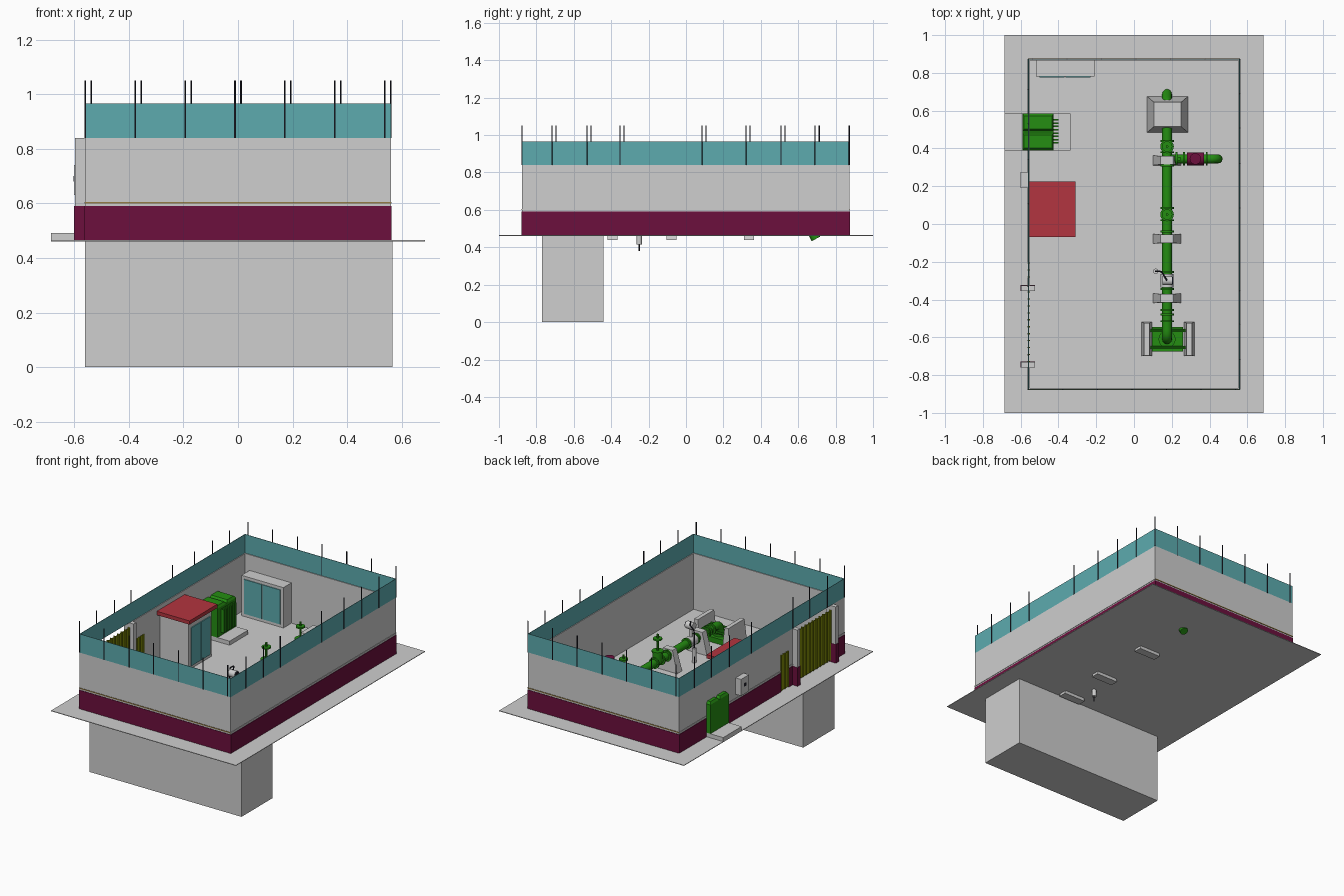
import bpy, bmesh, math
from mathutils import Vector

if "Cube" in bpy.data.objects:
    bpy.data.objects.remove(bpy.data.objects["Cube"])


def material(name, r, g, b):
    m = bpy.data.materials.new(name)
    m.use_nodes = True
    m.diffuse_color = (r, g, b, 1)
    m.node_tree.nodes["Principled BSDF"].inputs["Base Color"].default_value = (r, g, b, 1)
    return m


GREY = material("light grey", .62, .62, .62)
MAROON = material("maroon", .15, .005, .047)
TEAL = material("teal", .11, .41, .43)
GREEN = material("green", .018, .27, .006)
RED = material("red", .45, .035, .05)
OLIVE = material("olive yellow", .21, .25, .002)
DARK = material("near black", .015, .015, .025)
OCHRE = material("ochre", .3, .2, .06)

GROUND, WALL_TOP, BAND_TOP, FENCE_TOP, POST_TOP = .465, .84, .59, .965, 1.05
X, Y0, Y1, T = .56, -.877, .873, .008
PIPE_X, PIPE_Z, PIPE_R = .175, .57, .026


def add(name, bm, mat, smooth=False):
    bmesh.ops.recalc_face_normals(bm, faces=bm.faces)
    me = bpy.data.meshes.new(name)
    bm.to_mesh(me)
    bm.free()
    me.materials.append(mat)
    ob = bpy.data.objects.new(name, me)
    bpy.context.collection.objects.link(ob)
    if smooth:
        bpy.ops.object.select_all(action='DESELECT')
        ob.select_set(True)
        bpy.context.view_layer.objects.active = ob
        bpy.ops.object.shade_smooth_by_angle(angle=math.radians(40))
    return ob


def box(name, mat, x, y, z, in_x=0, in_y=0):
    """Box from ranges; in_x and in_y draw the top in to make a taper."""
    bm = bmesh.new()
    bmesh.ops.create_cube(bm, size=1)
    for v in bm.verts:
        sx, sy, top = v.co.x * 2, v.co.y * 2, v.co.z > 0
        v.co = (x[sx > 0] - sx * in_x * top, y[sy > 0] - sy * in_y * top, z[top])
    return add(name, bm, mat)


def rod(name, mat, start, end, r, r2=None, sides=20):
    start, end = Vector(start), Vector(end)
    bm = bmesh.new()
    bmesh.ops.create_cone(bm, cap_ends=True, segments=sides, radius1=r,
                          radius2=r if r2 is None else r2, depth=(end - start).length)
    turn = (end - start).to_track_quat('Z', 'Y').to_matrix().to_4x4()
    bm.transform(turn)
    bmesh.ops.translate(bm, verts=bm.verts, vec=(start + end) / 2)
    return add(name, bm, mat, sides > 8)


def pipe(name, mat, points, r, bend=.05):
    """Round pipe whose corners are rounded off."""
    pts = [Vector(p) for p in points]
    path = [pts[0]]
    for a, b, c in zip(pts, pts[1:], pts[2:]):
        p, q = b + (a - b).normalized() * bend, b + (c - b).normalized() * bend
        for i in range(7):
            t = i / 6
            path.append(p * (1 - t) ** 2 + b * 2 * t * (1 - t) + q * t * t)
    path.append(pts[-1])
    cu = bpy.data.curves.new(name, 'CURVE')
    cu.dimensions, cu.bevel_depth, cu.bevel_resolution, cu.use_fill_caps = '3D', r, 4, True
    sp = cu.splines.new('POLY')
    sp.points.add(len(path) - 1)
    for s, p in zip(sp.points, path):
        s.co = (*p, 1)
    tmp = bpy.data.objects.new(name + " path", cu)
    bpy.context.collection.objects.link(tmp)
    bm = bmesh.new()
    bm.from_mesh(tmp.evaluated_get(bpy.context.evaluated_depsgraph_get()).to_mesh())
    bpy.data.objects.remove(tmp)
    return add(name, bm, mat, True)


# Ground slab and the chamber under it
box("ground", GREY, (-.685, .685), (-1, 1), (GROUND - .004, GROUND))
box("underground_chamber", GREY, (-X, .565), (-.77, -.44), (0, GROUND - .002))


# Perimeter walls with painted base band
def wall(name, x, y, out_x=0, out_y=0, z0=GROUND):
    box(name, GREY, x, y, (z0, WALL_TOP))
    if z0 < BAND_TOP:
        if out_x:
            e = x[out_x > 0]
            bx, by = sorted((e, e + out_x * .003)), y
        else:
            e = y[out_y > 0]
            bx, by = x, sorted((e, e + out_y * .003))
        box(name + "_base", MAROON, bx, by, (z0, BAND_TOP))
        box(name + "_line", GREY if out_x else OCHRE, bx, by, (.599, .605))


wall("front_wall", (-X, X), (Y0, Y0 + T), out_y=-1)
wall("back_wall", (-X, X), (Y1 - T, Y1), out_y=1)
wall("left_wall", (X - T, X), (Y0, Y1), out_x=1)
SIDE = (-X, -X + T)
wall("gate_wall_front", SIDE, (Y0, -.745), out_x=-1)
wall("gate_wall_middle", SIDE, (-.34, -.285), out_x=-1)
wall("gate_wall_back", SIDE, (-.2, Y1), out_x=-1)
wall("wicket_lintel", SIDE, (-.285, -.2), out_x=-1, z0=.71)

# Gate pillars, gate leaves and wicket
for y in (-.745, -.34):
    box("gate_pillar", GREY, (-.597, -.525), (y - .014, y + .014), (BAND_TOP, WALL_TOP))
    box("gate_pillar_base", MAROON, (-.6, -.525), (y - .016, y + .016), (GROUND, BAND_TOP))
box("gate", OLIVE, (-.56, -.556), (-.73, -.355), (.475, .805))
box("wicket", OLIVE, (-.56, -.556), (-.282, -.203), (.47, .705))
for i in range(11):
    y = -.728 + i * .0368
    box("gate_bar", OLIVE, (-.565, -.551), (y - .003, y + .003), (.475, .81))
for y in (-.28, -.243, -.206):
    box("wicket_bar", OLIVE, (-.565, -.551), (y - .003, y + .003), (.47, .708))

# Fence on top of the walls, with posts
FT = .003
for n, x, y in (("front", (-X, X), (Y0, Y0 + FT)), ("back", (-X, X), (Y1 - FT, Y1)),
                ("left", (X - FT, X), (Y0, Y1)), ("right", (-X, -X + FT), (Y0, Y1))):
    box(n + "_fence", TEAL, x, y, (WALL_TOP, FENCE_TOP))


def post(x, y):
    rod("fence_post", DARK, (x, y, WALL_TOP), (x, y, POST_TOP), .0032, sides=6)


for i in range(7):
    post(-X + .183 * i, Y0)
    post(X - .183 * i, Y1)
for y in (-.717, -.53, -.353, .085, .32, .508, .69):
    post(X, y)
    post(-X, y + .022)

# Cabinet against the back wall
box("cabinet", GREY, (-.52, -.21), (.78, Y1 - T), (GROUND, .735))
for x in (-.5, -.363):
    box("cabinet_door", TEAL, (x, x + .133), (.775, .781), (.485, .715))

# Booth with red roof
box("booth", GREY, (-.545, -.335), (-.045, .2), (GROUND, .785))
box("booth_roof", RED, (-.555, -.31), (-.07, .225), (.785, .81))
for y in (-.02, .082):
    box("booth_door", TEAL, (-.336, -.329), (y, y + .097), (.485, .74))

# Transformer box standing through the wall on its pad
box("transformer_pad", GREY, (-.685, -.335), (.39, .585), (GROUND, .492))
box("transformer", GREEN, (-.59, -.425), (.39, .585), (.492, .685))
for y in (.39, .492):
    box("transformer_lid", GREEN, (-.59, -.425), (y, y + .093), (.685, .7), .008, .012)
for i in range(8):
    y = .425 + i * .0175
    box("cooling_fin", GREEN, (-.425, -.4), (y, y + .008), (.515, .67))

# Meter box on the outside wall
box("meter_box", GREY, (-.6, -X), (.19, .275), (.63, .74))
box("meter_window", DARK, (-.602, -.599), (.22, .245), (.68, .7))

# Main pipe, its branch, and flanges
pipe("main_pipe", GREEN, ((PIPE_X, -.61, .49), (PIPE_X, -.61, PIPE_Z), (PIPE_X, .63, PIPE_Z),
                          (PIPE_X, .695, .445)), PIPE_R)
pipe("branch_pipe", GREEN, ((PIPE_X, .345, PIPE_Z), (.445, .345, PIPE_Z),
                            (.445, .345, GROUND)), .024)
for y in (-.515, -.48, -.455, -.345, -.255, -.06, -.04, .02, .085, .31, .38, .44):
    rod("flange", GREEN, (PIPE_X, y - .005, PIPE_Z), (PIPE_X, y + .005, PIPE_Z), .036)
for x in (.225, .265, .385):
    rod("branch_flange", GREEN, (x - .005, .345, PIPE_Z), (x + .005, .345, PIPE_Z), .036)
rod("branch_valve", MAROON, (.28, .345, PIPE_Z), (.37, .345, PIPE_Z), .034)
rod("branch_valve_neck", MAROON, (.325, .345, PIPE_Z), (.325, .345, .66), .015)
rod("branch_valve_cap", MAROON, (.325, .345, .655), (.325, .345, .67), .03)


# Gate valves with handwheels
def valve(y):
    rod("valve_body", GREEN, (PIPE_X, y, PIPE_Z), (PIPE_X, y, .63), .03)
    rod("valve_flange", GREEN, (PIPE_X, y, .63), (PIPE_X, y, .642), .036)
    rod("valve_stem", GREEN, (PIPE_X, y, .64), (PIPE_X, y, .75), .007, sides=8)
    rod("handwheel", GREEN, (PIPE_X, y, .715), (PIPE_X, y, .725), .028)


valve(.05)
valve(.41)
rod("branch_stem", GREEN, (.24, .345, PIPE_Z), (.24, .345, .68), .01)

# Flow meter and sampling tube
rod("meter_body", GREY, (PIPE_X, -.335, PIPE_Z), (PIPE_X, -.265, PIPE_Z), .034)
rod("meter_neck", GREY, (PIPE_X, -.3, PIPE_Z), (PIPE_X, -.3, .66), .012)
rod("meter_head", GREY, (PIPE_X - .025, -.3, .675), (PIPE_X + .025, -.3, .675), .024)
rod("meter_cap", DARK, (PIPE_X + .025, -.3, .675), (PIPE_X + .032, -.3, .675), .02)
pipe("meter_cable", DARK, ((PIPE_X, -.3, .7), (PIPE_X - .03, -.25, .7), (.115, -.25, .68),
                           (.115, -.25, .55)), .004, .015)
rod("sampling_tube", GREY, (.115, -.25, .415), (.115, -.25, .56), .014)
rod("sampling_spike", DARK, (.115, -.25, .38), (.115, -.25, .415), .003, sides=8)

# Pipe supports set into the ground
for y in (-.393, -.078, .337):
    box("pipe_support", GREY, (.095, .255), (y - .027, y + .027), (.44, .61), .045, .005)

# Pump base with trestles, and the anchor block at the far end
box("pump_base", GREEN, (.095, .26), (-.675, -.545), (GROUND, .5))
rod("pump_flange", GREEN, (PIPE_X, -.61, .5), (PIPE_X, -.61, .515), .045)
for y in (-.655, -.565):
    rod("trestle_bar", GREEN, (.07, y, .53), (.29, y, .53), .008, sides=8)
for x in (.04, .265):
    box("trestle", GREY, (x, x + .055), (-.7, -.52), (GROUND, .6), .014, .004)
box("anchor_block", GREY, (.07, .285), (.485, .675), (GROUND, .62), .035, .03)
